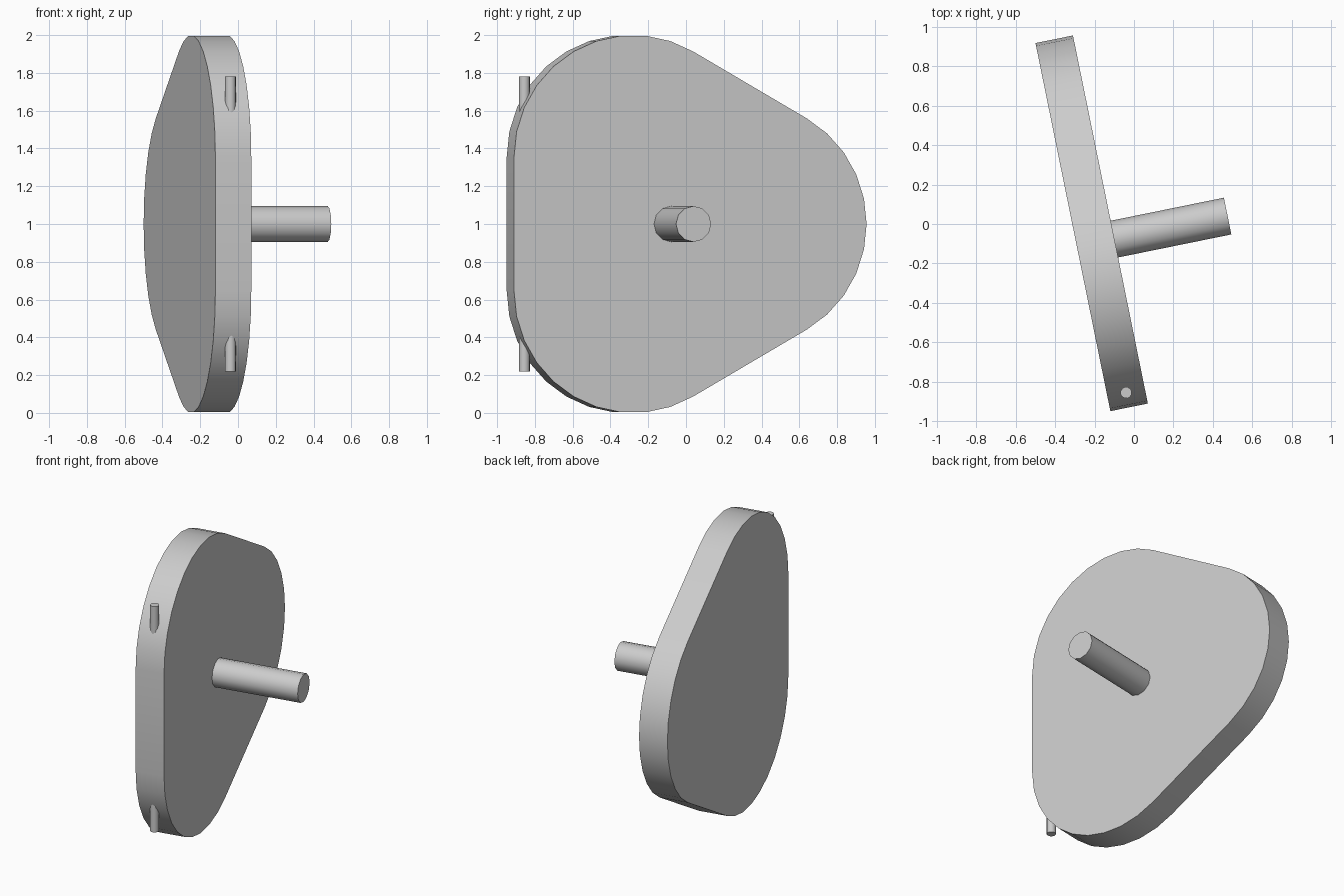
import bpy, bmesh, math
from mathutils import Matrix, Vector

cube = bpy.data.objects.get("Cube")
if cube:
    bpy.data.objects.remove(cube)

grey = bpy.data.materials.new("plain grey")
grey.use_nodes = True
COLOUR = (0.6, 0.6, 0.6, 1)
grey.diffuse_color = COLOUR
grey.node_tree.nodes["Principled BSDF"].inputs["Base Color"].default_value = COLOUR

# Whole model is turned about the vertical axis
PLACE = Matrix.Translation((-0.215, 0.005, 1)) @ Matrix.Rotation(math.radians(11.5), 4, 'Z')


def prism(name, outline, direction):
    """Extrude a closed outline along a direction, with smooth sides and sharp caps."""
    bm = bmesh.new()
    face = bm.faces.new([bm.verts.new(p) for p in outline])
    ext = bmesh.ops.extrude_face_region(bm, geom=[face], use_keep_orig=True)
    verts = [v for v in ext["geom"] if isinstance(v, bmesh.types.BMVert)]
    bmesh.ops.translate(bm, verts=verts, vec=direction)
    bmesh.ops.recalc_face_normals(bm, faces=bm.faces)
    mesh = bpy.data.meshes.new(name)
    bm.to_mesh(mesh)
    bm.free()
    mesh.materials.append(grey)
    obj = bpy.data.objects.new(name, mesh)
    bpy.context.collection.objects.link(obj)
    obj.matrix_world = PLACE
    bpy.ops.object.select_all(action='DESELECT')
    obj.select_set(True)
    bpy.context.view_layer.objects.active = obj
    bpy.ops.object.shade_smooth_by_angle(angle=math.radians(31))
    return obj


def ring(centre, radius, sides, a, b):
    """Circle of points in the plane spanned by axes a and b."""
    return [Vector(centre) + radius * (math.cos(t) * Vector(a) + math.sin(t) * Vector(b))
            for t in (2 * math.pi * i / sides for i in range(sides))]


# Plate: rounded equilateral triangle
R, HALF, THICK, STEPS = 0.645, 0.355, 0.194, 10
back = -0.954 + R
corners = [(back + HALF * math.sqrt(3), 0, -60), (back, HALF, 60), (back, -HALF, 180)]
outline = []
for cy, cz, start in corners:
    for i in range(STEPS + 1):
        t = math.radians(start + 120 * i / STEPS)
        outline.append((-THICK / 2, cy + R * math.cos(t), cz + R * math.sin(t)))
prism("plate", outline, (THICK, 0, 0))

# Shaft standing out of the plate face
prism("shaft", ring((0, -0.103, 0), 0.095, 12, (0, 1, 0), (0, 0, 1)), (0.683, 0, 0))

# Small pins at the upper and lower front corners
for name, side in (("upper_pin", 1), ("lower_pin", -1)):
    prism(name, ring((0, -0.878, 0.4 * side), 0.029, 12, (1, 0, 0), (0, 1, 0)),
          (0, 0, 0.382 * side))
